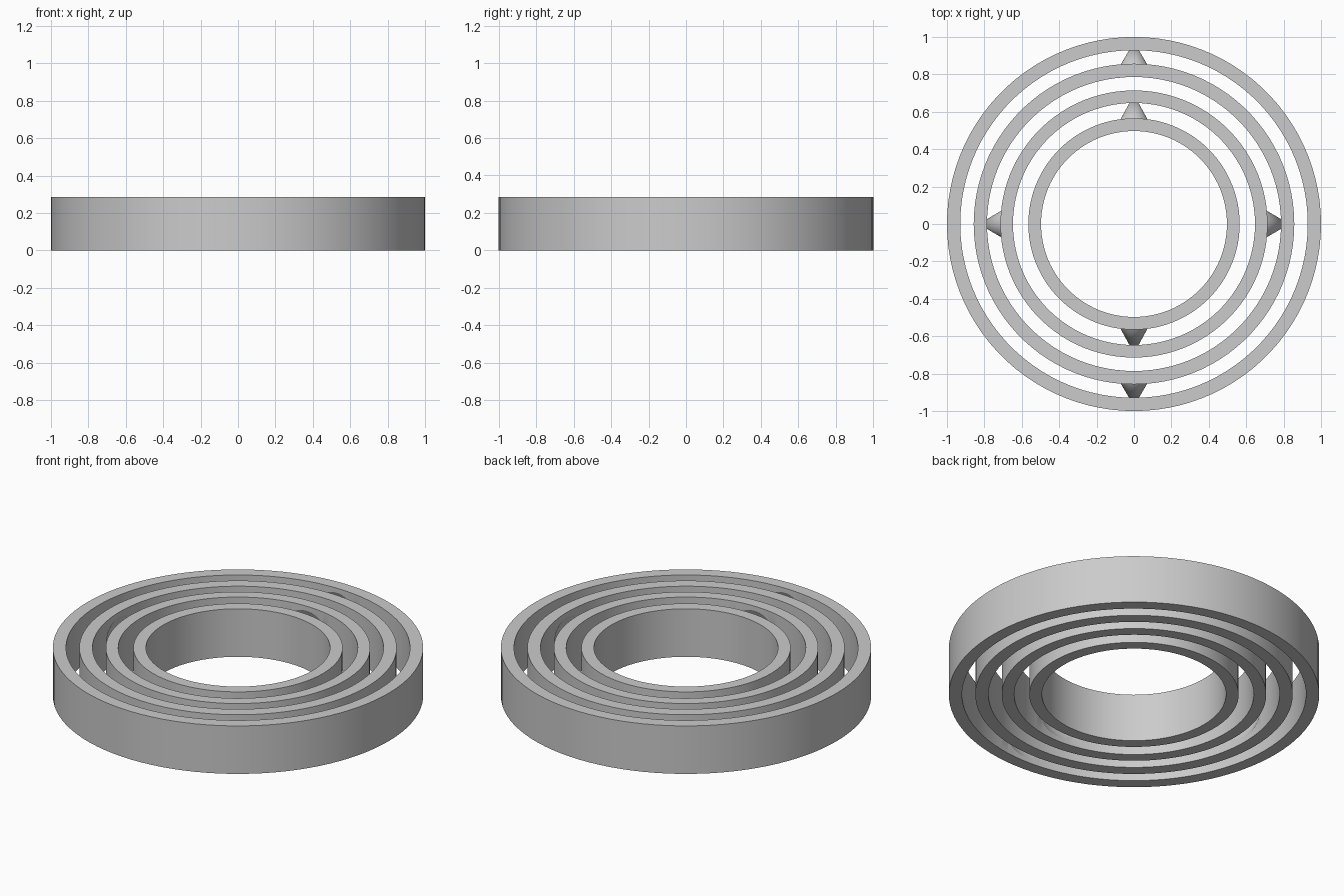
import bpy, bmesh
from math import pi
from mathutils import Matrix, Vector

cube = bpy.data.objects.get("Cube")
if cube:
    bpy.data.objects.remove(cube)

HEIGHT = 0.286
SEGMENTS = 100

grey = bpy.data.materials.new("light_grey")
grey.use_nodes = True
colour = (0.6, 0.6, 0.6, 1)
grey.diffuse_color = colour
grey.node_tree.nodes["Principled BSDF"].inputs["Base Color"].default_value = colour


def make_object(name, bm):
    bmesh.ops.recalc_face_normals(bm, faces=bm.faces)
    mesh = bpy.data.meshes.new(name)
    bm.to_mesh(mesh)
    bm.free()
    mesh.materials.append(grey)
    obj = bpy.data.objects.new(name, mesh)
    bpy.context.collection.objects.link(obj)
    return obj


def activate(obj):
    bpy.ops.object.select_all(action='DESELECT')
    obj.select_set(True)
    bpy.context.view_layer.objects.active = obj


def ring(name, outer, inner):
    """Rectangular section spun round the vertical axis."""
    bm = bmesh.new()
    section = [(inner, 0), (outer, 0), (outer, HEIGHT), (inner, HEIGHT)]
    verts = [bm.verts.new((r, 0, z)) for r, z in section]
    edges = [bm.edges.new((verts[i], verts[(i + 1) % 4])) for i in range(4)]
    bmesh.ops.spin(bm, geom=verts + edges, axis=(0, 0, 1), cent=(0, 0, 0),
                   angle=2 * pi, steps=SEGMENTS, use_merge=True)
    bmesh.ops.remove_doubles(bm, verts=bm.verts, dist=0.0001)
    return make_object(name, bm)


def cone(name, direction, start, end, radius):
    """Cone lying along a horizontal direction, apex pointing outwards."""
    bm = bmesh.new()
    axis = Vector(direction)
    turn = axis.to_track_quat('Z', 'Y').to_matrix().to_4x4()
    place = axis * (start + end) / 2 + Vector((0, 0, HEIGHT / 2))
    bmesh.ops.create_cone(bm, cap_ends=True, segments=48, radius1=radius, radius2=0,
                          depth=end - start, matrix=Matrix.Translation(place) @ turn)
    return make_object(name, bm)


# Concentric rings, with the direction of the pivot sockets cut in each inner wall
rings = [
    ("outer_ring", 1.0, 0.929, (0, 1, 0)),
    ("second_ring", 0.857, 0.786, (1, 0, 0)),
    ("third_ring", 0.714, 0.647, (0, 1, 0)),
    ("inner_ring", 0.565, 0.497, None),
]

for i, (name, outer, inner, direction) in enumerate(rings):
    body = ring(name, outer, inner)
    if direction:
        next_outer = rings[i + 1][1]
        for side, sign in (("a", 1), ("b", -1)):
            way = Vector(direction) * sign
            # Conical socket in the inner wall
            cutter = cone("socket_cutter", way, inner - 0.02, inner + 0.06, 0.153)
            cutter.hide_render = True
            cut = body.modifiers.new("socket", 'BOOLEAN')
            cut.operation = 'DIFFERENCE'
            cut.solver = 'EXACT'
            cut.object = cutter
            activate(body)
            bpy.ops.object.modifier_apply(modifier=cut.name)
            bpy.data.objects.remove(cutter)
            # Pivot pin standing on the next ring, reaching into the socket
            pin = cone(f"{name}_pivot_pin_{side}", way, next_outer - 0.02, inner + 0.045, 0.08)
            activate(pin)
            bpy.ops.object.shade_smooth_by_angle(angle=pi / 6)
    activate(body)
    bpy.ops.object.shade_smooth_by_angle(angle=pi / 9)
